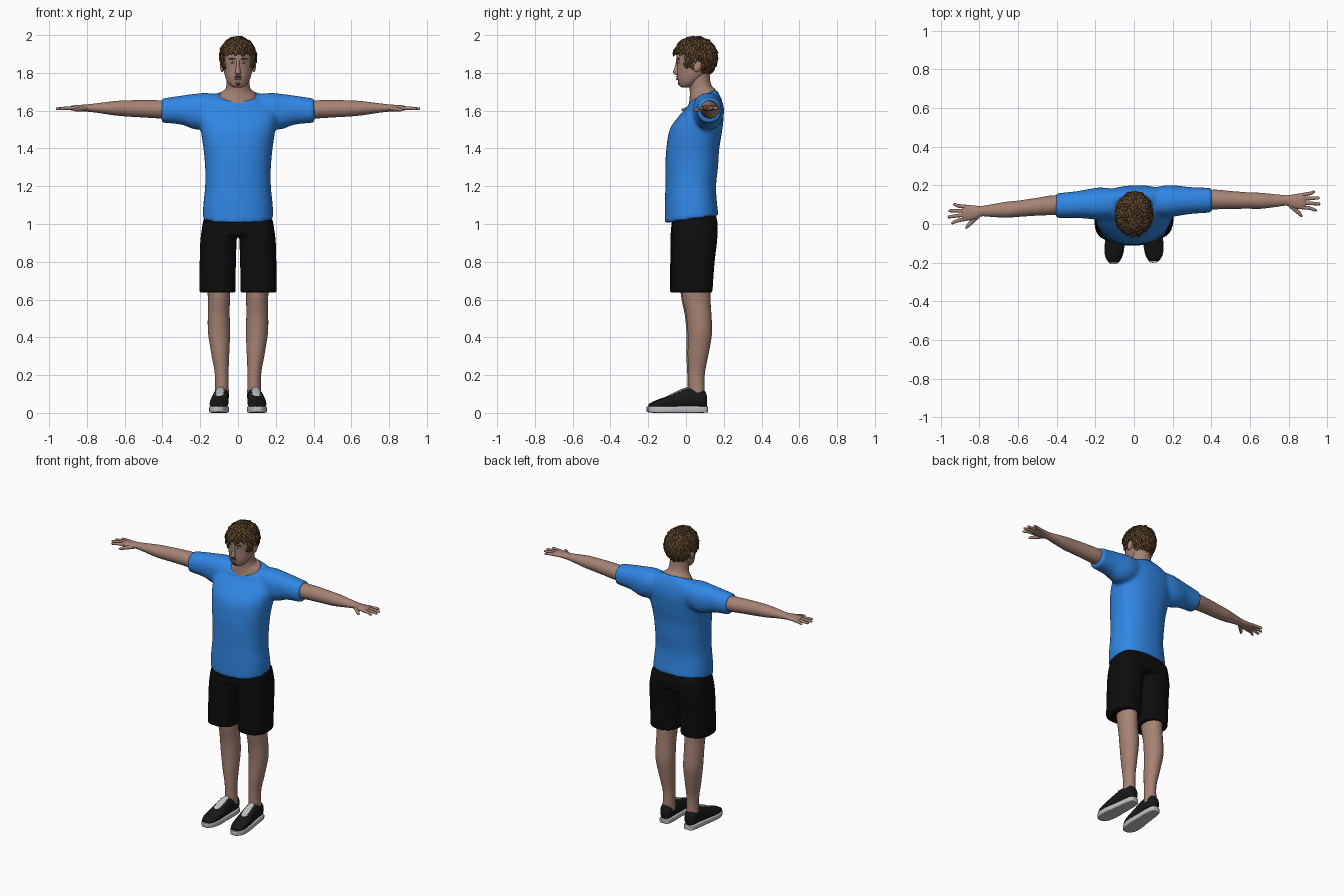
import bpy, bmesh, math, random
from mathutils import Vector, Matrix

random.seed(4)
if "Cube" in bpy.data.objects:
    bpy.data.objects.remove(bpy.data.objects["Cube"])

TWIST = 0.035  # the whole figure is turned very slightly


def material(name, r, g, b):
    m = bpy.data.materials.new(name)
    m.use_nodes = True
    m.diffuse_color = (r, g, b, 1)
    m.node_tree.nodes["Principled BSDF"].inputs["Base Color"].default_value = (r, g, b, 1)
    return m


BLUE = material("shirt blue", 0.03, 0.24, 0.78)
SKIN = material("skin", 0.38, 0.225, 0.175)
HAIR = material("hair brown", 0.125, 0.068, 0.028)
DARK_HAIR = material("dark brown", 0.07, 0.036, 0.016)
BLACK = material("shorts black", 0.004, 0.004, 0.004)
SHOE = material("shoe black", 0.009, 0.009, 0.01)
PALE = material("sole grey", 0.52, 0.52, 0.52)
LIPS = material("lips", 0.27, 0.11, 0.09)
WHITE = material("eye white", 0.6, 0.57, 0.53)
IRIS = material("iris", 0.03, 0.025, 0.02)


def spline(rows, steps):
    """Catmull-Rom interpolation between cross-sections."""
    out = []
    for i in range(len(rows) - 1):
        a, b, c, d = (rows[max(i - 1, 0)], rows[i], rows[i + 1], rows[min(i + 2, len(rows) - 1)])
        for s in range(steps):
            t = s / steps
            out.append([0.5 * (2 * q + (r - p) * t + (2 * p - 5 * q + 4 * r - u) * t * t
                               + (3 * q - p - 3 * r + u) * t ** 3) for p, q, r, u in zip(a, b, c, d)])
    return out + [rows[-1]]


def loft(bm, axis, rows, side=1, n=28, power=2.0, steps=4):
    """Rows are (position, centre, centre, radius, radius[, tilt])."""
    rings = []
    for pos, c1, c2, r1, r2, *tilt in spline(rows, steps):
        ring = []
        for k in range(n):
            ca, sa = math.cos(math.tau * k / n), math.sin(math.tau * k / n)
            u = r1 * math.copysign(abs(ca) ** (2 / power), ca)
            v = r2 * math.copysign(abs(sa) ** (2 / power), sa)
            p = pos + (tilt[0] * v if tilt else 0)
            co = {"x": (p, c1 + u, c2 + v), "y": (c1 + u, p, c2 + v), "z": (c1 + u, c2 + v, p)}[axis]
            ring.append(bm.verts.new((co[0] * side, co[1], co[2])))
        rings.append(ring)
    for a, b in zip(rings, rings[1:]):
        for k in range(n):
            bm.faces.new((a[k], a[(k + 1) % n], b[(k + 1) % n], b[k]))
    bm.faces.new(rings[0])
    bm.faces.new(rings[-1])


def blob(bm, loc, size, rot=Matrix(), detail=3):
    mat = Matrix.Translation(loc) @ rot @ Matrix.Diagonal((*size, 1))
    return bmesh.ops.create_icosphere(bm, subdivisions=detail, radius=1, matrix=mat)["verts"]


def finish(name, bm, mats, voxel=0):
    for v in bm.verts:
        v.co.y += TWIST * v.co.x
    bmesh.ops.recalc_face_normals(bm, faces=bm.faces)
    me = bpy.data.meshes.new(name)
    bm.to_mesh(me)
    bm.free()
    for m in mats:
        me.materials.append(m)
    ob = bpy.data.objects.new(name, me)
    bpy.context.collection.objects.link(ob)
    if voxel:  # fuse overlapping volumes into one piece of cloth
        rm = ob.modifiers.new("fuse", "REMESH")
        rm.mode, rm.voxel_size, rm.use_smooth_shade = "VOXEL", voxel, True
        sm = ob.modifiers.new("soften", "SMOOTH")
        sm.factor, sm.iterations = 0.5, 5
    else:
        bpy.ops.object.select_all(action="DESELECT")
        ob.select_set(True)
        bpy.context.view_layer.objects.active = ob
        bpy.ops.object.shade_smooth_by_angle(angle=math.radians(50))
    return ob


# Shirt: torso and two sleeves fused
bm = bmesh.new()
loft(bm, "z", [(1.025, 0, .03, .187, .142, .14), (1.1, 0, .026, .184, .138, .06), (1.2, 0, .025, .174, .134, 0),
               (1.3, 0, .03, .174, .139, 0), (1.4, 0, .036, .183, .14, 0), (1.5, 0, .053, .198, .139, 0),
               (1.58, 0, .08, .208, .12, .1), (1.645, 0, .1, .188, .087, .2), (1.68, 0, .086, .112, .074, .45)],
     n=48, power=2.3)
for s in (1, -1):
    loft(bm, "x", [(.08, .112, 1.61, .07, .075), (.17, .112, 1.6, .083, .094), (.23, .112, 1.595, .078, .094),
                   (.3, .111, 1.603, .069, .077), (.405, .109, 1.6, .064, .064)], s, power=2.2)
finish("shirt", bm, [BLUE], 0.011)

# Shorts: hips and two wide legs fused
bm = bmesh.new()
loft(bm, "z", [(.94, 0, .043, .192, .122), (1.0, 0, .045, .188, .122), (1.06, 0, .04, .17, .115)], n=40, power=2.6)
for s in (1, -1):
    loft(bm, "z", [(.637, .109, .027, .096, .109), (.8, .107, .034, .096, .114),
                   (.93, .102, .042, .096, .121), (1.03, .09, .044, .09, .115)], s, power=2.5)
finish("shorts", bm, [BLACK], 0.008)

# Neck and upper chest filling the collar
bm = bmesh.new()
loft(bm, "z", [(1.66, 0, .086, .104, .072, .45), (1.69, 0, .086, .093, .067, .4), (1.715, 0, .08, .067, .06, .2),
               (1.76, 0, .07, .06, .058, 0), (1.83, 0, .065, .06, .058, 0)])
finish("neck", bm, [SKIN])

# Head with nose and ears
bm = bmesh.new()
loft(bm, "z", [(1.723, 0, .0, .022, .022), (1.73, 0, .003, .038, .036), (1.75, 0, .013, .055, .054),
               (1.78, 0, .03, .068, .077), (1.82, 0, .045, .077, .092), (1.86, 0, .05, .081, .099),
               (1.9, 0, .05, .081, .1), (1.95, 0, .05, .068, .083), (1.98, 0, .05, .03, .04)], n=40)
loft(bm, "z", [(1.87, 0, -.044, .008, .007), (1.83, 0, -.048, .01, .012), (1.803, 0, -.052, .015, .017),
               (1.793, 0, -.048, .013, .012), (1.788, 0, -.044, .005, .004)], n=16)
for s in (1, -1):
    blob(bm, (s * .084, .058, 1.835), (.011, .021, .032), Matrix.Rotation(-.2, 4, "X"))
finish("head", bm, [SKIN])

# Facial features
features = {"eye_whites": (WHITE, (.03, -.0405, 1.856), (.013, .005, .006)),
            "irises": (IRIS, (.03, -.0445, 1.856), (.005, .003, .005)),
            "eyebrows": (DARK_HAIR, (.032, -.043, 1.874), (.019, .006, .004))}
for name, (mat, (x, y, z), size) in features.items():
    bm = bmesh.new()
    for s in (1, -1):
        blob(bm, (s * x, y, z), size, Matrix.Rotation(s * .35, 4, "Z"))
    finish(name, bm, [mat])
bm = bmesh.new()
blob(bm, (0, -.046, 1.768), (.018, .006, .006))
finish("lips", bm, [LIPS])
bm = bmesh.new()
blob(bm, (0, -.046, 1.78), (.022, .006, .004))
blob(bm, (0, -.035, 1.744), (.015, .008, .01))
finish("beard", bm, [DARK_HAIR])


# Hair: a cap cut back around the face, covered in short locks
def hairline(y):
    if y < -.012:
        return 1.9
    if y < .035:
        return 1.825
    return 1.86 if y < .08 else 1.79


centre, radii = Vector((0, .049, 1.882)), Vector((.094, .115, .108))
bm = bmesh.new()
for v in blob(bm, centre, radii, detail=5):
    if v.co.z < hairline(v.co.y):
        v.co = centre + (v.co - centre) * .62
COUNT = 420
for i in range(COUNT):
    z = 1 - 2 * (i + .5) / COUNT
    a = i * 2.39996
    w = math.sqrt(1 - z * z)
    d = Vector((w * math.cos(a), w * math.sin(a), z))
    p = centre + d * radii * random.uniform(.97, 1.02)
    if p.z < hairline(p.y) + .004:
        continue
    swirl = Vector((random.uniform(-.6, .6), random.uniform(-.6, .6), -1))
    along = (swirl - d * swirl.dot(d)).normalized() + d * random.uniform(-.1, .35)
    along.normalize()
    across = d.cross(along).normalized()
    rot = Matrix((along, across, along.cross(across))).transposed().to_4x4()
    tone = random.random() < .3
    for v in blob(bm, p, (.02, .009, .006), rot, 2):
        for f in v.link_faces:
            f.material_index = int(tone)
finish("hair", bm, [HAIR, DARK_HAIR])

for s, label in ((1, "left"), (-1, "right")):
    # Arm, palm, fingers and thumb
    bm = bmesh.new()
    loft(bm, "x", [(.33, .11, 1.605, .05, .05), (.42, .112, 1.607, .051, .048), (.5, .107, 1.61, .046, .046),
                   (.6, .1, 1.612, .042, .042), (.66, .097, 1.613, .041, .037), (.74, .095, 1.614, .032, .026),
                   (.79, .094, 1.614, .027, .02), (.83, .088, 1.614, .037, .017), (.872, .088, 1.614, .041, .014),
                   (.89, .088, 1.613, .037, .009)], s)
    for k, tip in enumerate((.946, .964, .96, .936)):
        off = (k - 1.5) * .021
        loft(bm, "x", [(.865, .088 + off, 1.614, .01, .01), (.91, .088 + off * 1.2, 1.613, .0095, .009),
                       (tip - .007, .086 + off * 1.5, 1.61, .0075, .007),
                       (tip, .086 + off * 1.5, 1.61, .003, .003)], s, n=12)
    loft(bm, "x", [(.8, .075, 1.612, .015, .013), (.83, .05, 1.608, .016, .012),
                   (.86, .022, 1.605, .013, .009), (.872, .01, 1.604, .005, .004)], s, n=14)
    finish(label + "_arm", bm, [SKIN])

    # Lower leg
    bm = bmesh.new()
    loft(bm, "z", [(.08, .086, .055, .038, .042), (.2, .086, .053, .036, .043), (.3, .093, .06, .046, .054),
                   (.42, .1, .07, .058, .064), (.52, .102, .064, .058, .067), (.6, .101, .053, .058, .073),
                   (.72, .103, .045, .064, .08)], s)
    finish(label + "_leg", bm, [SKIN])

    # Shoe upper
    bm = bmesh.new()
    loft(bm, "y", [(.108, .088, .06, .02, .028), (.09, .088, .072, .036, .05), (.03, .09, .076, .041, .056),
                   (-.03, .095, .068, .044, .05), (-.1, .1, .053, .049, .034), (-.16, .104, .042, .043, .023),
                   (-.195, .104, .034, .024, .012)], s, power=2.3)
    finish(label + "_shoe_upper", bm, [SHOE])

    # Sole with a flat rim
    bm = bmesh.new()
    loft(bm, "y", [(.112, .088, .019, .018, .016), (.1, .088, .018, .034, .017), (.04, .09, .018, .042, .018),
                   (-.03, .095, .018, .046, .018), (-.1, .1, .018, .052, .018), (-.16, .104, .018, .046, .018),
                   (-.195, .104, .019, .026, .016), (-.204, .104, .02, .01, .013)], s, n=40, power=6)
    finish(label + "_sole", bm, [PALE])

    # Tongue and laces
    bm = bmesh.new()
    loft(bm, "y", [(.012, .092, .131, .018, .006), (-.03, .095, .117, .021, .005),
                   (-.08, .099, .094, .018, .004), (-.095, .1, .086, .008, .003)], s, n=16)
    for k in range(4):
        y = -.012 - k * .021
        blob(bm, (s * (.094 + k * .002), y, .122 - k * .0095), (.029, .006, .006), Matrix.Rotation(.4, 4, "X"))
    finish(label + "_laces", bm, [PALE])
